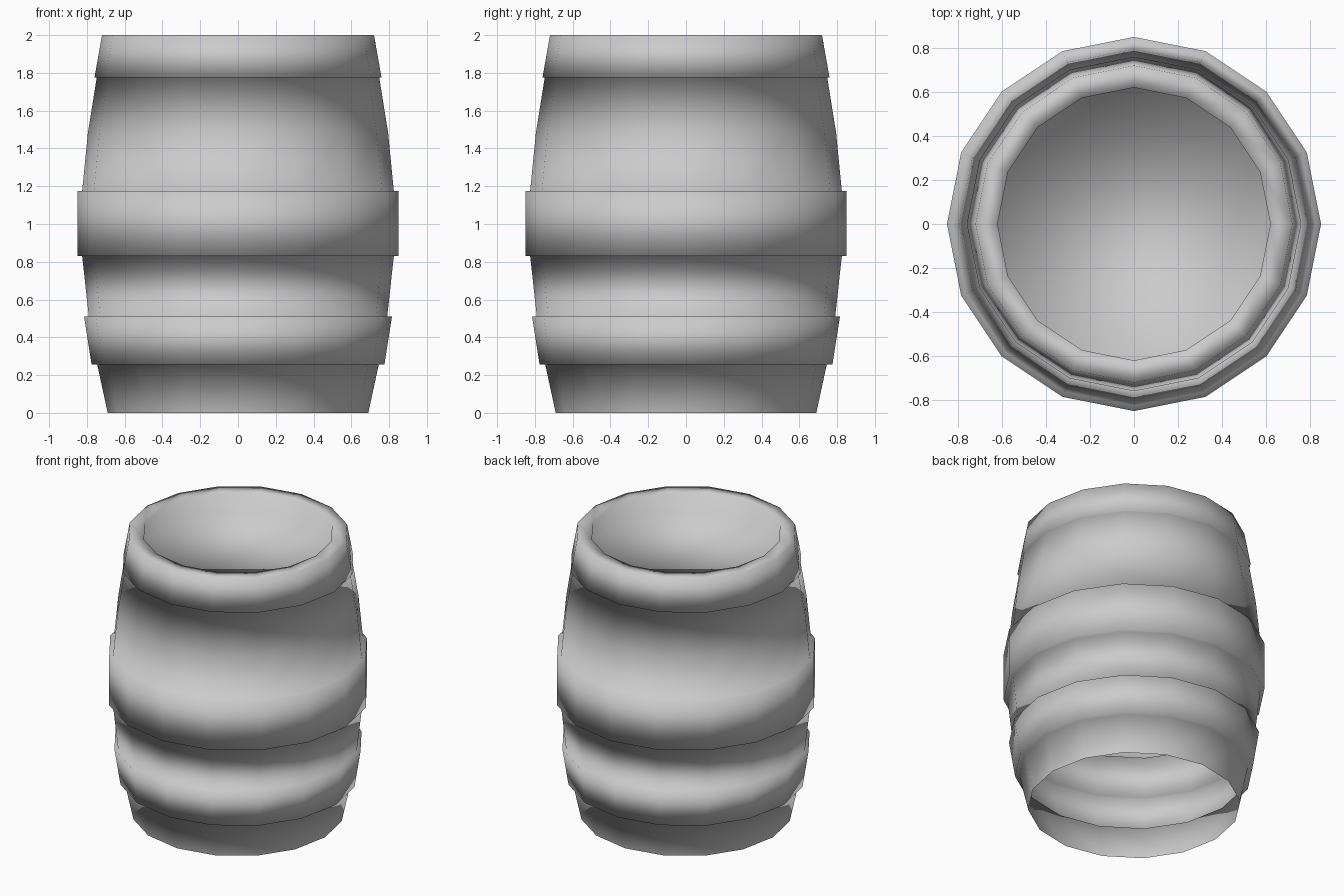
import bpy, bmesh
from math import cos, sin, tau

if "Cube" in bpy.data.objects:
    bpy.data.objects.remove(bpy.data.objects["Cube"])

SIDES = 16

# Barrel profile (radius, height): open bottom, stepped hoops, rim, recessed lid
PROFILE = [
    (0.69, 0.0), (0.745, 0.255),                    # foot
    (0.775, 0.255), (0.815, 0.51),                  # lower hoop
    (0.79, 0.51), (0.825, 0.83),                    # lower staves
    (0.85, 0.83), (0.85, 1.175),                    # middle hoop
    (0.825, 1.175), (0.795, 1.48), (0.748, 1.775),  # upper staves
    (0.76, 1.775), (0.72, 2.0),                     # top hoop
    (0.62, 2.0), (0.62, 1.86),                      # rim and inner wall
]


def lathe(name, profile, sides):
    bm = bmesh.new()
    rings = [[bm.verts.new((r * cos(tau * i / sides), r * sin(tau * i / sides), z))
              for i in range(sides)] for r, z in profile]
    for low, high in zip(rings, rings[1:]):
        for i in range(sides):
            j = (i + 1) % sides
            bm.faces.new((low[i], low[j], high[j], high[i]))
    # Lid closes the last ring
    bm.faces.new(rings[-1])
    for f in bm.faces:
        f.smooth = True
    mesh = bpy.data.meshes.new(name)
    bm.to_mesh(mesh)
    bm.free()
    obj = bpy.data.objects.new(name, mesh)
    bpy.context.collection.objects.link(obj)
    return obj


lathe("barrel", PROFILE, SIDES)
